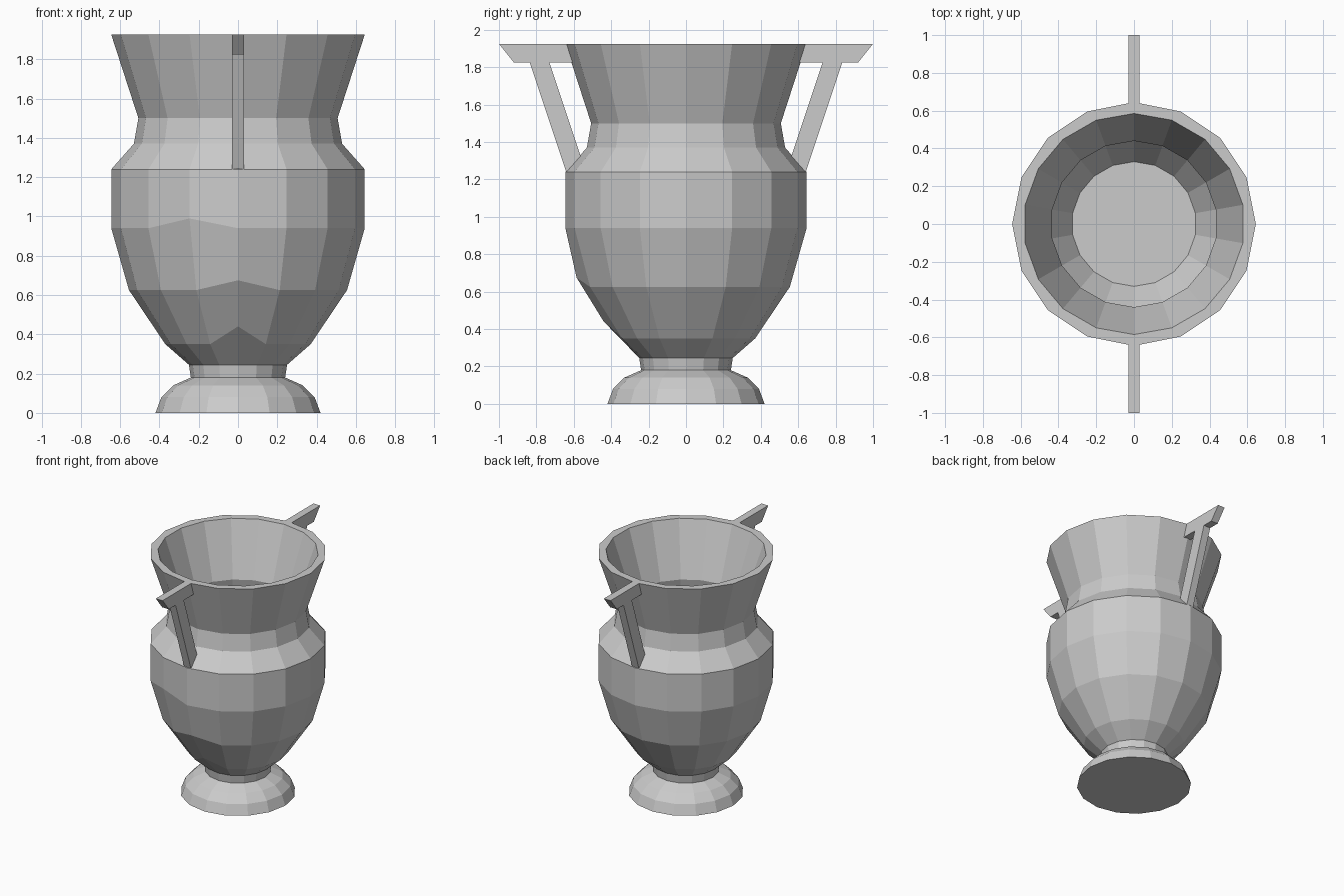
import bpy, bmesh
from math import sin, cos, tau
from mathutils import Vector

cube = bpy.data.objects.get("Cube")
if cube:
    bpy.data.objects.remove(cube, do_unlink=True)

mat = bpy.data.materials.new("light grey clay")
mat.use_nodes = True
colour = (0.6, 0.6, 0.6, 1)
mat.diffuse_color = colour
mat.node_tree.nodes["Principled BSDF"].inputs["Base Color"].default_value = colour


def finish(bm, name):
    bmesh.ops.recalc_face_normals(bm, faces=bm.faces)
    mesh = bpy.data.meshes.new(name)
    bm.to_mesh(mesh)
    bm.free()
    mesh.materials.append(mat)
    obj = bpy.data.objects.new(name, mesh)
    bpy.context.collection.objects.link(obj)
    return obj


def lathe(bm, profile, sides):
    """Turn a (radius, height) profile; returns its rings, vertex 0 at the front."""
    rings = [[bm.verts.new((r * sin(tau * i / sides), -r * cos(tau * i / sides), z))
              for i in range(sides)] for r, z in profile]
    for low, high in zip(rings, rings[1:]):
        for i in range(sides):
            j = (i + 1) % sides
            bm.faces.new((low[i], low[j], high[j], high[i]))
    return rings


# Vase: outer wall with foot, neck, bowl, shoulder and flared mouth
bm = bmesh.new()
outer = lathe(bm, [(0.42, 0), (0.39, 0.08), (0.33, 0.14), (0.24, 0.18),
                   (0.25, 0.245), (0.37, 0.35), (0.555, 0.625), (0.645, 0.94),
                   (0.645, 1.24), (0.53, 1.37), (0.507, 1.5), (0.645, 1.925)], 16)
bm.faces.new(outer[0])

# Slight irregular dents on the front of the bowl
outer[5][0].co = Vector((0, -0.44, 0.44))
outer[6][0].co = Vector((0, -0.585, 0.675))
outer[7][-1].co.z = 0.99

# Hollow inside with its floor
inner = lathe(bm, [(0.33, 0.40), (0.49, 0.63), (0.58, 0.94), (0.58, 1.22),
                   (0.47, 1.36), (0.44, 1.5), (0.585, 1.925)], 18)
bm.faces.new(inner[0])

# Flat rim between the two walls
rim = [e for e in bm.edges if e.is_boundary]
bmesh.ops.triangle_fill(bm, edges=rim, use_beauty=True, normal=(0, 0, 1))
finish(bm, "vase_body")


def handle(name, side):
    """Bracket handle: a top bar with a slanted end and a leaning strut."""
    bm = bmesh.new()
    bar = [(0.61, 1.925), (1.0, 1.925), (0.92, 1.825), (0.59, 1.825)]
    strut = [(0.73, 1.825), (0.835, 1.825), (0.64, 1.24), (0.535, 1.24)]
    for outline in (bar, strut):
        face = bm.faces.new([bm.verts.new((-0.03, side * y, z)) for y, z in outline])
        grown = bmesh.ops.extrude_face_region(bm, geom=[face])
        moved = [v for v in grown["geom"] if isinstance(v, bmesh.types.BMVert)]
        bmesh.ops.translate(bm, verts=moved, vec=(0.06, 0, 0))
    finish(bm, name)


handle("front_handle", -1)
handle("back_handle", 1)
